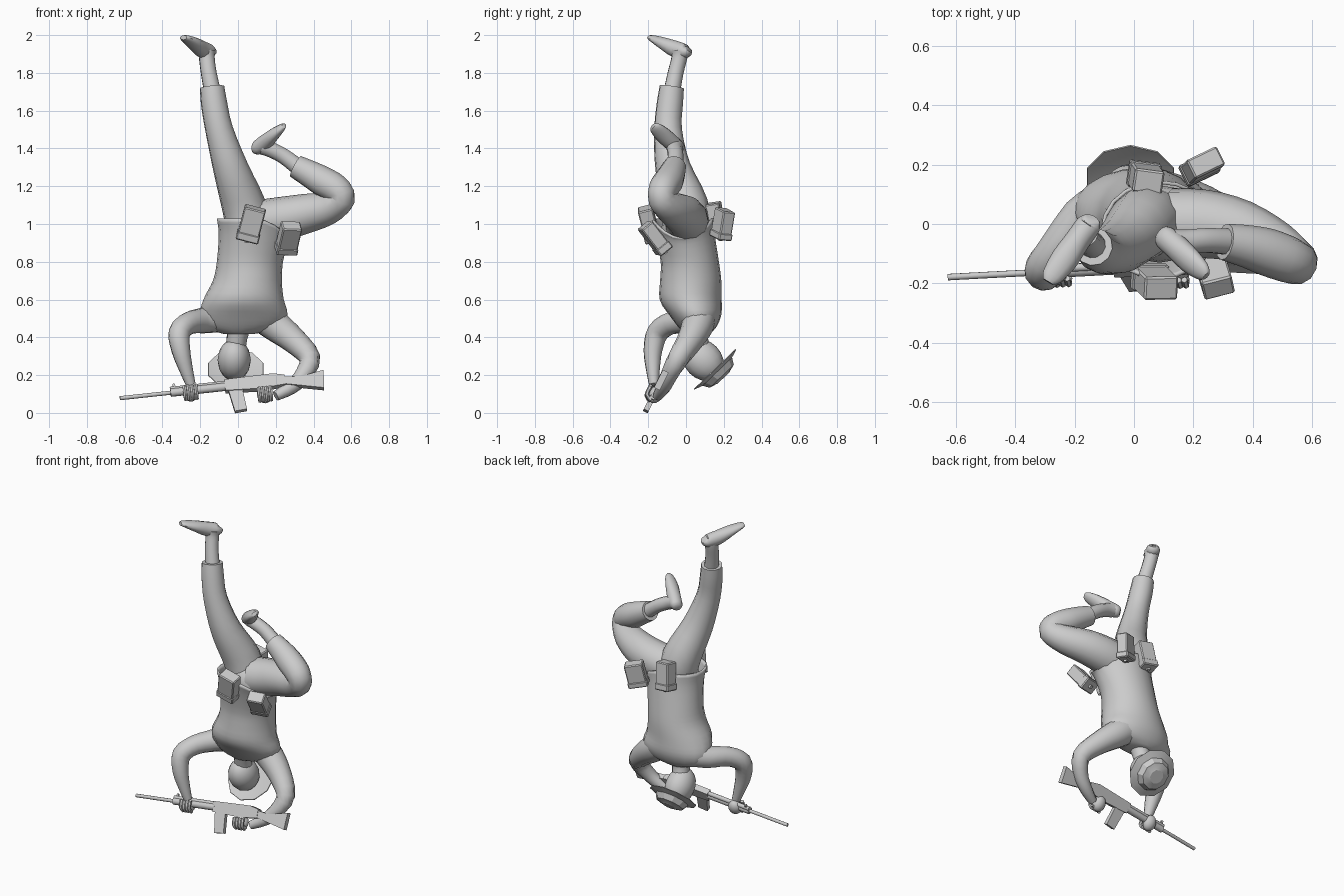
import bpy, bmesh, math
from mathutils import Vector, Matrix

if "Cube" in bpy.data.objects:
    bpy.data.objects.remove(bpy.data.objects["Cube"])

grey = bpy.data.materials.new("plain grey")
grey.diffuse_color = (0.6, 0.6, 0.6, 1)
grey.use_nodes = True
grey.node_tree.nodes["Principled BSDF"].inputs["Base Color"].default_value = grey.diffuse_color


def finish(name, bm, angle=40):
    bmesh.ops.recalc_face_normals(bm, faces=bm.faces)
    me = bpy.data.meshes.new(name)
    bm.to_mesh(me)
    bm.free()
    ob = bpy.data.objects.new(name, me)
    bpy.context.collection.objects.link(ob)
    me.materials.append(grey)
    bpy.ops.object.select_all(action='DESELECT')
    ob.select_set(True)
    bpy.context.view_layer.objects.active = ob
    bpy.ops.object.shade_smooth_by_angle(angle=math.radians(angle))
    return ob


def skin(bm, rings, cap=True):
    vs = [[bm.verts.new(p) for p in r] for r in rings]
    n = len(vs[0])
    for a, b in zip(vs, vs[1:]):
        for i in range(n):
            bm.faces.new((a[i], a[(i + 1) % n], b[(i + 1) % n], b[i]))
    if cap:
        bm.faces.new(vs[0])
        bm.faces.new(vs[-1])


def spline(pts, steps):
    """Catmull-Rom through rows of any length."""
    pts = [Vector(p) for p in pts]
    ext = [pts[0]] + pts + [pts[-1]]
    out = []
    for a, b, c, d in zip(ext, ext[1:], ext[2:], ext[3:]):
        for k in range(steps):
            t = k / steps
            out.append(0.5 * (2 * b + (c - a) * t + (2 * a - 5 * b + 4 * c - d) * t * t
                              + (3 * b - a - 3 * c + d) * t ** 3))
    return out + [pts[-1]]


def tube(name, pts, up=(0.1, 1, 0.2), sides=12, steps=3, angle=50):
    """Limb through rows of x, y, z, half width, half height."""
    rows = spline([p if len(p) == 5 else (*p, p[3]) for p in pts], steps)
    cs = [Vector(r[:3]) for r in rows]
    rings = []
    for i, r in enumerate(rows):
        d = (cs[min(i + 1, len(cs) - 1)] - cs[max(i - 1, 0)]).normalized()
        s = d.cross(Vector(up)).normalized()
        v = s.cross(d)
        rings.append([cs[i] + s * r[3] * math.cos(t) + v * r[4] * math.sin(t)
                      for t in (math.tau * k / sides for k in range(sides))])
    bm = bmesh.new()
    skin(bm, rings)
    return finish(name, bm, angle)


def frame(loc, x, z):
    """Matrix at loc with local z along z and local x close to x."""
    z = Vector(z).normalized()
    y = z.cross(Vector(x)).normalized()
    m = Matrix((y.cross(z), y, z)).transposed().to_4x4()
    m.translation = Vector(loc)
    return m


def ball(name, m, size):
    bm = bmesh.new()
    bmesh.ops.create_uvsphere(bm, u_segments=16, v_segments=10, radius=1,
                              matrix=m @ Matrix.Diagonal((*size, 1)))
    return finish(name, bm, 60)


def box(name, m, loc, size, bevel=0.0):
    bm = bmesh.new()
    bmesh.ops.create_cube(bm, size=1)
    bmesh.ops.scale(bm, vec=size, verts=bm.verts)
    if bevel:
        bmesh.ops.bevel(bm, geom=bm.edges[:], offset=bevel, segments=1, affect='EDGES')
    bmesh.ops.transform(bm, matrix=m @ Matrix.Translation(loc), verts=bm.verts)
    return finish(name, bm, 25)


def plate(name, m, outline, depth):
    """Side profile in local x, z given a thickness in local y."""
    bm = bmesh.new()
    skin(bm, [[m @ Vector((x, y, z)) for x, z in outline] for y in (-depth / 2, depth / 2)])
    return finish(name, bm, 25)


# Torso: rows of z, centre x, centre y, half x, half y
rows = spline([(1.0, .085, -.02, .185, .155), (.93, .08, -.005, .17, .145), (.8, .063, .02, .163, .142),
               (.7, .05, .025, .17, .15), (.6, .03, .025, .2, .152), (.52, .03, .05, .22, .125),
               (.46, .025, .06, .185, .09), (.43, .005, .06, .08, .06)], 3)
rings = []
for k, (z, cx, cy, rx, ry) in enumerate(rows):
    hem = max(0, 1 - k / 6)          # the hem dips over the bent thigh
    rings.append([(cx + rx * math.cos(t), cy + ry * math.sin(t),
                   z + hem * (.03 - .1 * max(0, math.cos(t)) ** 2))
                  for t in (math.tau * i / 20 for i in range(20))])
bm = bmesh.new()
skin(bm, rings, cap=False)
bm.faces.new([v for v in bm.verts][-20:])
shirt = finish("shirt", bm, 50)
mod = shirt.modifiers.new("cloth", 'SOLIDIFY')
mod.thickness = .012
ball("hips", frame((.085, 0, .98), (1, 0, 0), (0, 0, 1)), (.16, .13, .13))

# Straight leg
tube("straight_trouser_leg", [(.06, .01, .97, .12), (.03, 0, 1.1, .118), (-.04, -.07, 1.3, .094),
     (-.1, -.095, 1.5, .074), (-.127, -.085, 1.64, .07), (-.137, -.075, 1.725, .065)])
tube("straight_ankle", [(-.135, -.075, 1.7, .045), (-.155, -.055, 1.8, .042), (-.165, -.035, 1.88, .042),
     (-.165, -.03, 1.92, .045)])
tube("straight_boot", [(-.142, .015, 1.925, .028, .02), (-.152, -.002, 1.915, .042, .038),
     (-.19, -.055, 1.925, .043, .045), (-.235, -.12, 1.957, .046, .032),
     (-.275, -.175, 1.982, .035, .018), (-.288, -.195, 1.987, .02, .012)], up=(0, 0, 1))

# Bent leg
tube("bent_trouser_leg", [(.13, 0, 1.01, .12), (.24, .0, 1.03, .115), (.36, -.025, 1.055, .105),
     (.48, -.08, 1.085, .088), (.55, -.13, 1.135, .072), (.52, -.12, 1.185, .078), (.45, -.095, 1.225, .08),
     (.38, -.075, 1.265, .072), (.305, -.06, 1.305, .062)], up=(.3, 1, 0))
tube("bent_ankle", [(.32, -.06, 1.3, .045), (.24, -.055, 1.36, .042), (.17, -.06, 1.395, .042),
     (.13, -.06, 1.41, .045)])
tube("bent_boot", [(.085, -.03, 1.395, .024, .02), (.1, -.042, 1.402, .04, .036),
     (.14, -.075, 1.43, .043, .042), (.19, -.125, 1.475, .045, .032),
     (.23, -.16, 1.508, .034, .02), (.243, -.175, 1.518, .018, .012)], up=(-.8, 0, .6))

# Arms
tube("supporting_arm", [(-.1, .06, .51, .085), (-.18, .02, .49, .07), (-.26, -.08, .475, .06),
     (-.31, -.15, .425, .058), (-.302, -.175, .33, .05), (-.275, -.175, .23, .037), (-.25, -.17, .15, .026)])
tube("trigger_arm", [(.12, .07, .52, .09), (.2, .06, .46, .085), (.3, .02, .38, .07), (.38, -.04, .29, .057),
     (.345, -.09, .2, .046), (.28, -.12, .135, .038), (.2, -.15, .09, .027)])

# Neck, head, and helmet
n = Vector((0, .69, -.72))
tube("neck", [(.005, .055, .47, .07), (-.005, .06, .4, .055), (-.015, .08, .32, .055)])
ball("head", frame((-.02, .09, .28), (1, 0, 0), n), (.088, .1, .12))
m = frame((-.012, .155, .23), (1, 0, 0), n)
bm = bmesh.new()
skin(bm, [[m @ Vector((r * math.cos(t), r * math.sin(t), h))
           for t in (math.tau * (i + .5) / 10 for i in range(10))]
          for r, h in ((.09, .008), (.152, -.004), (.154, .0), (.108, .016), (.088, .05), (.05, .06), (.045, .063))])
finish("helmet", bm, 25)

# Rifle, in its own frame: barrel along -x
gun = frame((0, -.145, .145), (1, .05, .1), (-.12, .45, .89))


def rod(name, x0, x1, z, r, sides=10):
    a, b = gun @ Vector((x0, 0, z)), gun @ Vector((x1, 0, z))
    tube(name, [(*a, r), (*b, r)], sides=sides, steps=1)


rod("rifle_barrel", -.63, -.3, 0, .011)
rod("rifle_handguard", -.36, -.06, 0, .022)
rod("rifle_gas_tube", -.36, -.06, .02, .014)
plate("rifle_receiver", gun, [(-.07, -.03), (.12, -.04), (.25, -.03), (.25, .025), (.19, .04), (-.07, .035)], .04)
plate("rifle_stock", gun, [(.24, -.025), (.45, -.075), (.46, .03), (.33, .005), (.24, .018)], .034)
plate("rifle_magazine", gun, [(-.055, -.02), (.02, -.02), (.03, -.15), (-.035, -.155)], .028)
plate("rifle_grip", gun, [(.1, -.03), (.14, -.03), (.175, -.1), (.135, -.11)], .028)
plate("rifle_front_sight", gun, [(-.35, 0), (-.325, 0), (-.332, .048), (-.343, .048)], .014)

# Hands wrapped around the rifle
for name, x, z in (("supporting", -.255, -.008), ("trigger", .135, -.065)):
    ball(name + "_palm", gun @ Matrix.Translation((x, .008, z)), (.042, .036, .05))
    for i in range(4):
        fx = x - .03 + .02 * i
        pts = [gun @ Vector((fx, y, z + dz)) for y, dz in ((.0, -.042), (-.034, -.025), (-.036, .022))]
        tube(name + "_finger", [(*p, .011) for p in pts], up=(1, 0, .1), sides=6, steps=2)

# Belt pouches: centre, width direction, long direction, size
for name, loc, x, z, size in (
        ("front_pouch", (.07, -.195, 1.0), (1, -.1, .2), (.05, -.05, .19), (.115, .08, .18)),
        ("front_side_pouch", (.268, -.165, .925), (1, .1, .15), (.035, -.115, .15), (.105, .075, .175)),
        ("back_pouch", (.04, .155, 1.025), (1, -.15, 0), (.02, -.03, .19), (.1, .08, .175)),
        ("back_side_pouch", (.23, .195, 1.0), (1, .5, 0), (.03, .03, .18), (.115, .07, .155))):
    m = frame(loc, x, z)
    box(name, m, (0, 0, 0), size, .006)
    box(name + "_flap", m, (0, 0, -size[2] * .38), (size[0] + .008, size[1] + .008, size[2] * .25), .006)
    box(name + "_button", m, (0, 0, -size[2] * .52), (.02, .02, .02))
